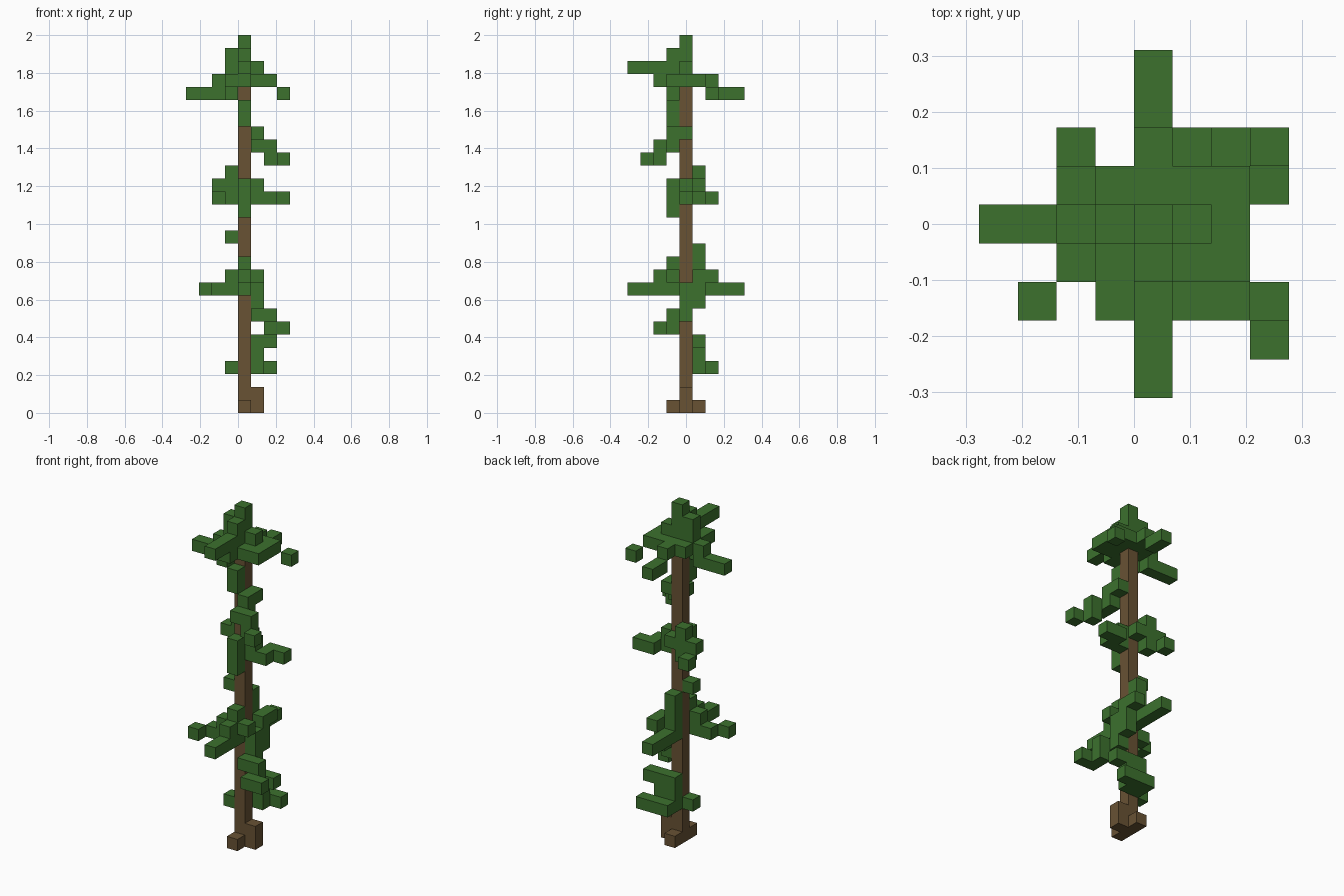
import bpy
import bmesh
from mathutils import Vector

cube = bpy.data.objects.get("Cube")
if cube:
    bpy.data.objects.remove(cube, do_unlink=True)

S = 2 / 29  # edge of one block
MOVES = {"E": Vector((1, 0, 0)), "W": Vector((-1, 0, 0)),
         "N": Vector((0, 1, 0)), "S": Vector((0, -1, 0)),
         "U": Vector((0, 0, 1)), "D": Vector((0, 0, -1))}


def material(name, colour):
    mat = bpy.data.materials.new(name)
    mat.use_nodes = True
    mat.diffuse_color = colour
    mat.node_tree.nodes["Principled BSDF"].inputs["Base Color"].default_value = colour
    return mat


bark = material("bark_brown", (0.138, 0.084, 0.034, 1))
leaf = material("leaf_green", (0.045, 0.165, 0.027, 1))


def grow(start, path=""):
    """Blocks met on a walk; every word is one step, which may be diagonal."""
    at = Vector(start)
    cells = [tuple(int(c) for c in at)]
    for step in path.split():
        for letter in step:
            at = at + MOVES[letter]
        cells.append(tuple(int(c) for c in at))
    return cells


# Every part is a group of walks through the block grid
parts = {
    "trunk": (bark, [grow((0, 0, 0), "U " * 24)]),
    "roots": (bark, [grow((0, -1, 0)), grow((0, 1, 0)), grow((1, 0, 0), "U")]),
    "low_back_branch": (leaf, [grow((2, 2, 3), "W W S E U W U E E")]),
    "low_twig": (leaf, [grow((-1, 0, 3))]),
    "low_front_branch": (leaf, [grow((1, 0, 7), "S E D S E")]),
    "middle_side_branch": (leaf, [grow((1, 0, 8), "N U S NU N")]),
    "middle_back_branch": (leaf, [grow((0, 4, 9), "S S S U U U")]),
    "middle_front_branch": (leaf, [
        grow((0, -4, 9), "N N N U U DS EN WW D W WS")]),
    "middle_twig": (leaf, [grow((-1, 0, 13))]),
    "upper_front_leaves": (leaf, [grow((0, -1, 15), "U U")]),
    "upper_side_branch": (leaf, [grow((1, 0, 17), "D E N E")]),
    "upper_back_branch": (leaf, [grow((0, 1, 17), "W U DD UW DN")]),
    "high_front_branch": (leaf, [grow((1, 0, 21), "S D S E D ES")]),
    "high_front_leaves": (leaf, [grow((0, -1, 22), "U")]),
    "crown_spire": (leaf, [grow((0, 0, 25), "U U U")]),
    "crown_front_branch": (leaf, [grow((0, -4, 26), "N N N U DD")]),
    "crown_front_leaves": (leaf, [grow((2, -1, 25), "W"),
                                  grow((-1, -1, 25), "D US E")]),
    "crown_right_branch": (leaf, [grow((-1, 0, 27), "D D W D W W")]),
    "crown_left_branch": (leaf, [grow((1, 0, 26), "D E")]),
    "crown_back_branch": (leaf, [grow((2, 1, 25), "W W W"),
                                 grow((0, 2, 25), "DN N")]),
    "crown_loose_leaf": (leaf, [grow((3, 2, 24))]),
}

filled = {c for _, walks in parts.values() for walk in walks for c in walk}


def build(name, mat, cells):
    """Join the open sides of the blocks into one mesh."""
    bm = bmesh.new()
    for cell in sorted(cells):
        centre = Vector(cell) + Vector((0.5, 0, 0.5))
        for normal in MOVES.values():
            if tuple(int(c) for c in Vector(cell) + normal) in filled:
                continue
            a = Vector((normal.y, normal.z, normal.x)) / 2
            b = normal.cross(a)
            mid = centre + normal / 2
            corners = (mid - a - b, mid + a - b, mid + a + b, mid - a + b)
            bm.faces.new([bm.verts.new(p * S) for p in corners])
    bmesh.ops.remove_doubles(bm, verts=bm.verts, dist=S / 100)
    bmesh.ops.dissolve_limit(bm, angle_limit=0.01, verts=bm.verts, edges=bm.edges)
    mesh = bpy.data.meshes.new(name)
    bm.to_mesh(mesh)
    bm.free()
    mesh.materials.append(mat)
    bpy.context.collection.objects.link(bpy.data.objects.new(name, mesh))


for name, (mat, walks) in parts.items():
    build(name, mat, {c for walk in walks for c in walk})
